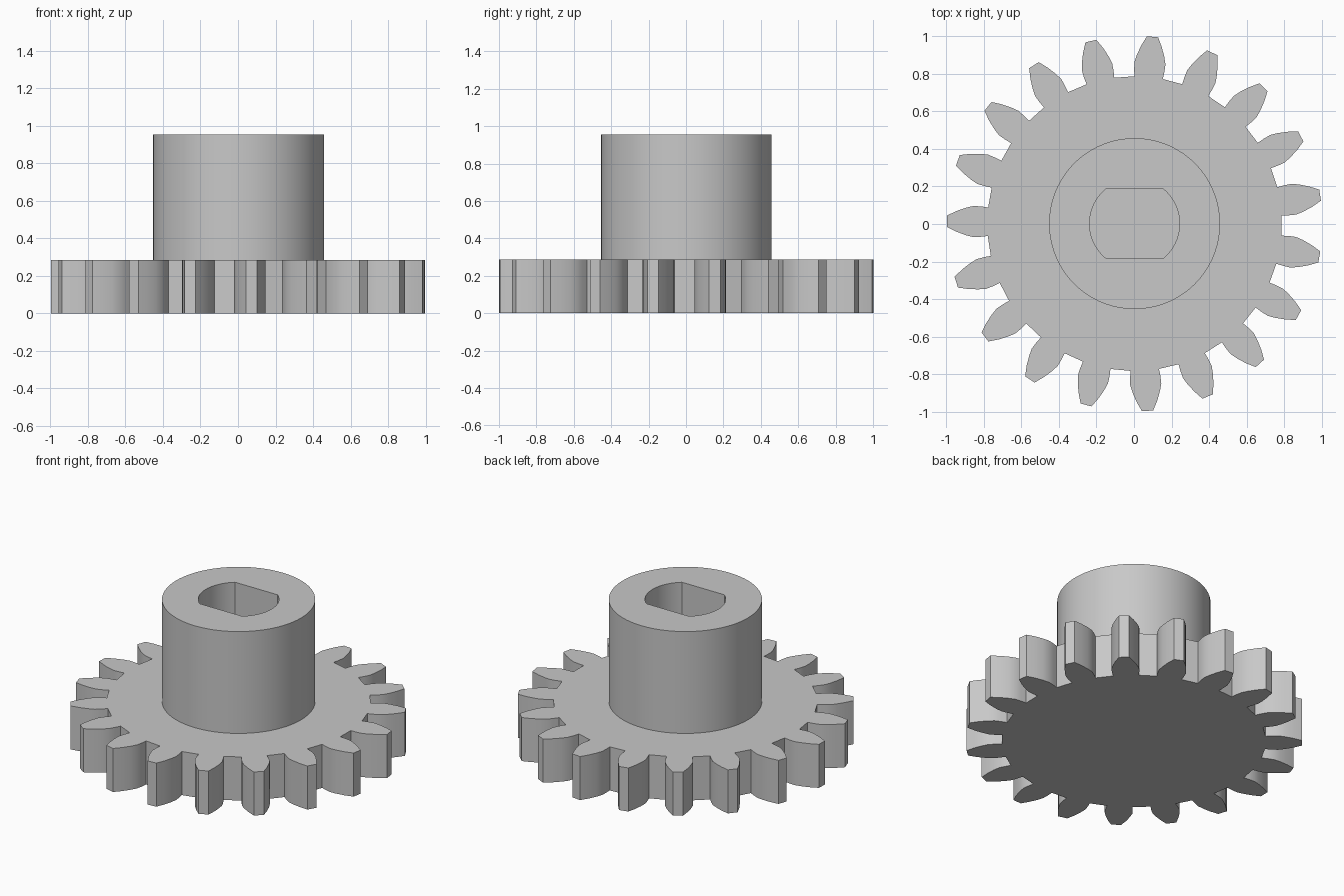
import bpy, bmesh, math
from mathutils import Matrix, Vector

TEETH = 19
GEAR_TOP = 0.286
HUB_TOP = 0.955
CENTRE = Vector((0.003, 0.002, 0))

cube = bpy.data.objects.get("Cube")
if cube:
    bpy.data.objects.remove(cube, do_unlink=True)

# Single plain grey material
grey = bpy.data.materials.new("plain grey")
grey.use_nodes = True
colour = (0.58, 0.58, 0.58, 1)
grey.diffuse_color = colour
grey.node_tree.nodes["Principled BSDF"].inputs["Base Color"].default_value = colour


def make_object(name, bm):
    bmesh.ops.recalc_face_normals(bm, faces=bm.faces)
    mesh = bpy.data.meshes.new(name)
    bm.to_mesh(mesh)
    bm.free()
    mesh.materials.append(grey)
    obj = bpy.data.objects.new(name, mesh)
    obj.location = CENTRE
    bpy.context.collection.objects.link(obj)
    bpy.ops.object.select_all(action="DESELECT")
    obj.select_set(True)
    bpy.context.view_layer.objects.active = obj
    bpy.ops.object.shade_smooth_by_angle(angle=math.radians(28))
    return obj


# Toothed wheel: one tooth outline (distance out, half width) turned around the axis
flank = [(0.782, 0.076), (0.82, 0.081), (0.86, 0.083),
         (0.90, 0.073), (0.95, 0.055), (1.001, 0.03)]
tooth = [(r, -w) for r, w in flank] + [(r, w) for r, w in reversed(flank)]
bm = bmesh.new()
outline = []
for i in range(TEETH):
    turn = Matrix.Rotation(math.pi + math.radians(-0.75) + math.tau * i / TEETH, 3, "Z")
    outline += [bm.verts.new(turn @ Vector((r, w, 0))) for r, w in tooth]
base = bm.faces.new(outline)
result = bmesh.ops.extrude_face_region(bm, geom=[base], use_keep_orig=True)
raised = [v for v in result["geom"] if isinstance(v, bmesh.types.BMVert)]
bmesh.ops.translate(bm, verts=raised, vec=(0, 0, GEAR_TOP))
make_object("gear_wheel", bm)

# Hub: round outer wall, flat rim and a bore with two flat sides
SIDES = 72
BORE = 0.24
FLAT = BORE * math.sin(math.radians(50))


def ring(bm, radius, z, limit):
    points = []
    for i in range(SIDES):
        a = math.tau * i / SIDES
        y = max(-limit, min(limit, radius * math.sin(a)))
        points.append(bm.verts.new((radius * math.cos(a), y, z)))
    return points


bm = bmesh.new()
loops = [ring(bm, 0.456, GEAR_TOP, 1), ring(bm, 0.456, HUB_TOP, 1),
         ring(bm, BORE, HUB_TOP, FLAT), ring(bm, BORE, GEAR_TOP, FLAT)]
for lower, upper in zip(loops, loops[1:]):
    for i in range(SIDES):
        j = (i + 1) % SIDES
        bm.faces.new((lower[i], lower[j], upper[j], upper[i]))
make_object("hub", bm)
